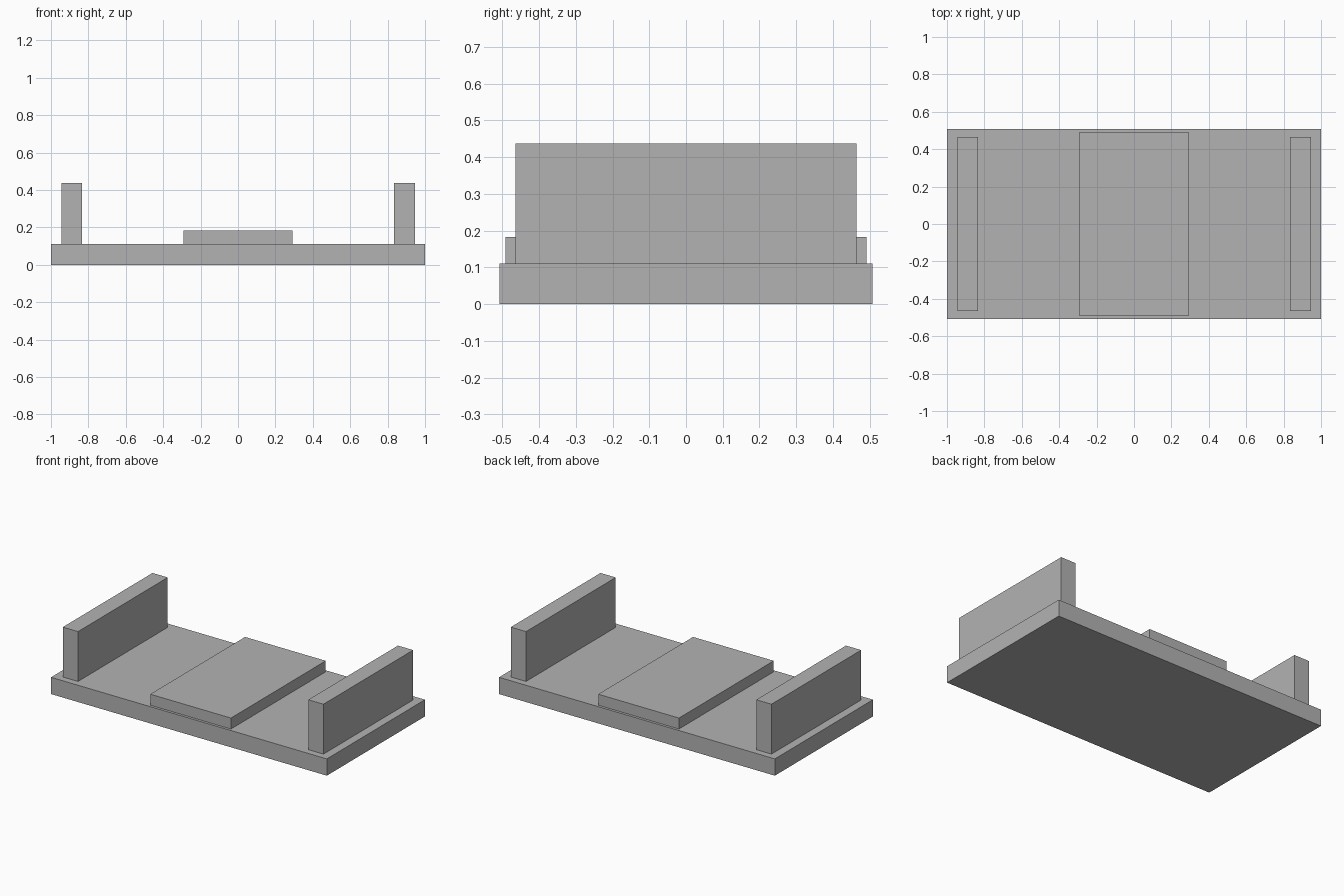
import bpy
import bmesh
from mathutils import Matrix, Vector

default = bpy.data.objects.get("Cube")
if default:
    bpy.data.objects.remove(default, do_unlink=True)

# Single plain grey
grey = bpy.data.materials.new("plain_grey")
grey.use_nodes = True
colour = (0.45, 0.45, 0.45, 1.0)
grey.diffuse_color = colour
grey.node_tree.nodes["Principled BSDF"].inputs["Base Color"].default_value = colour


def block(name, centre_x, width, depth, bottom, top):
    """Flat-sided block resting at the given height."""
    size = Vector((width, depth, top - bottom))
    centre = Vector((centre_x, 0, (bottom + top) / 2))
    bm = bmesh.new()
    bmesh.ops.create_cube(bm, size=1, matrix=Matrix.LocRotScale(None, None, size))
    mesh = bpy.data.meshes.new(name)
    bm.to_mesh(mesh)
    bm.free()
    mesh.materials.append(grey)
    obj = bpy.data.objects.new(name, mesh)
    obj.location = centre
    bpy.context.collection.objects.link(obj)
    return obj


BASE_TOP = 0.11

# Base slab and the low raised panel across its middle
block("base_slab", 0, 2.0, 1.016, 0, BASE_TOP)
block("centre_panel", 0, 0.585, 0.982, BASE_TOP, 0.182)

# Upright wall near each end
for side, sign in (("left", 1), ("right", -1)):
    block(side + "_end_wall", sign * 0.89, 0.11, 0.929, BASE_TOP, 0.437)
